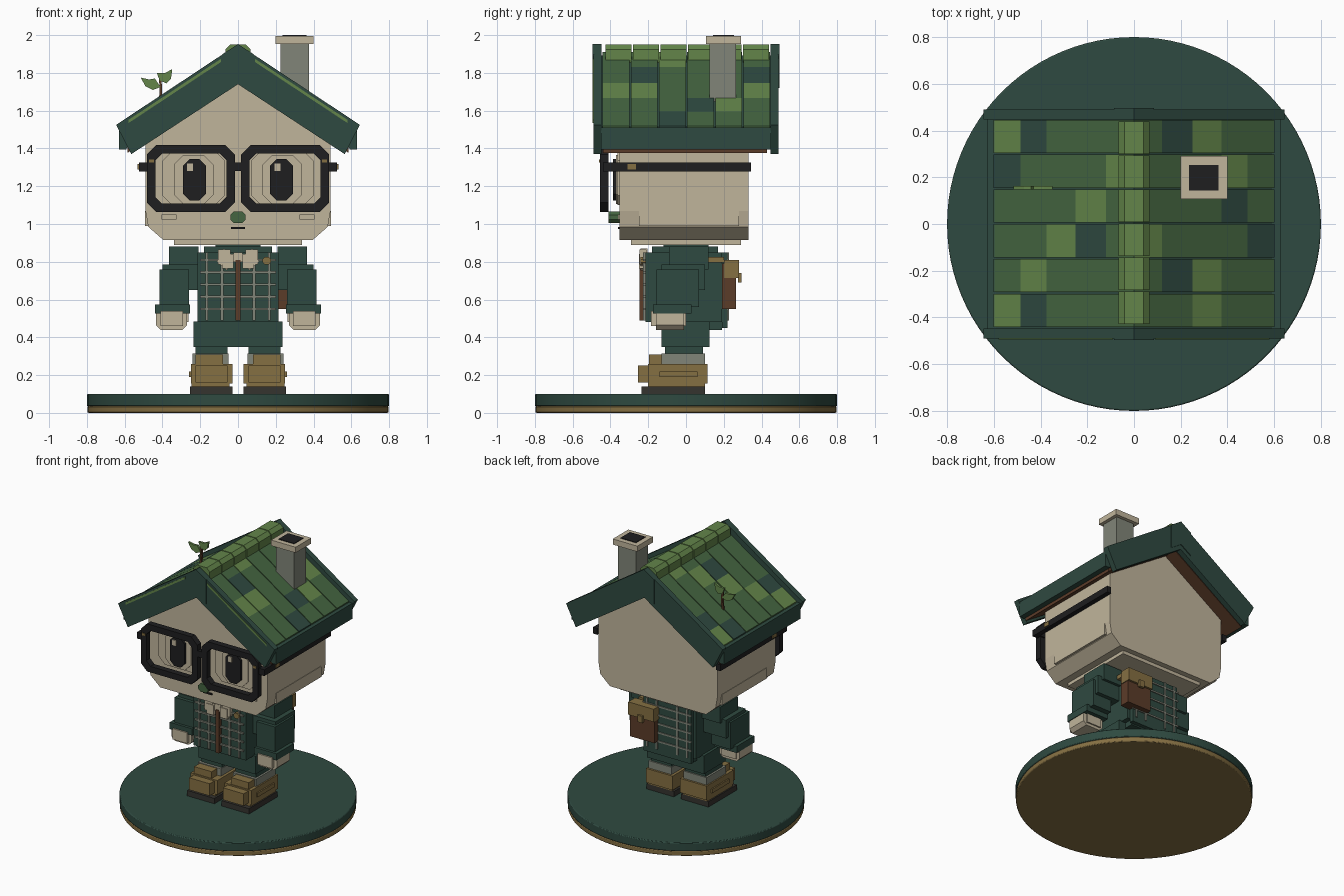
import bpy, bmesh, math

# ---------- palette ----------
def paint(name, r, g, b):
    m = bpy.data.materials.new(name)
    m.diffuse_color = (r, g, b, 1)
    return m

CREAM = paint("cream", 0.53, 0.46, 0.33)
DARK = paint("dark_green", 0.028, 0.068, 0.052)
MID = paint("moss_green", 0.058, 0.130, 0.052)
LIGHT = paint("leaf_green", 0.125, 0.235, 0.068)
BLACK = paint("black", 0.013, 0.013, 0.014)
GREY = paint("stone_grey", 0.22, 0.235, 0.19)
BROWN = paint("brown", 0.105, 0.045, 0.022)
TAN = paint("tan", 0.235, 0.160, 0.055)
SOLE = paint("dark_sole", 0.036, 0.033, 0.028)

# ---------- helpers ----------
def part(name, mat, solids, mirror=False):
    """One object from several solids: (outline in x-z, y0, y1[, inner outline])."""
    bm = bmesh.new()
    for s in solids:
        for side in ((1, -1) if mirror else (1,)):
            outer, y0, y1 = s[:3]
            loops = [outer] + ([s[3]] if len(s) > 3 else [])
            rings = [[[bm.verts.new((side * x, y, z)) for x, z in lp] for y in (y0, y1)] for lp in loops]
            n = len(outer)
            for near, far in rings:
                for i in range(n):
                    j = (i + 1) % n
                    bm.faces.new((near[i], near[j], far[j], far[i]))
            for k in (0, 1):
                if len(loops) == 1:
                    bm.faces.new(rings[0][k])
                else:
                    a, b = rings[0][k], rings[1][k]
                    for i in range(n):
                        j = (i + 1) % n
                        bm.faces.new((a[i], a[j], b[j], b[i]))
    bmesh.ops.recalc_face_normals(bm, faces=bm.faces)
    me = bpy.data.meshes.new(name)
    bm.to_mesh(me)
    bm.free()
    me.materials.append(mat)
    ob = bpy.data.objects.new(name, me)
    bpy.context.collection.objects.link(ob)
    return ob

def box(x0, x1, y0, y1, z0, z1):
    return ([(x0, z0), (x1, z0), (x1, z1), (x0, z1)], y0, y1)

def octagon(x0, x1, z0, z1, c):
    return [(x0 + c, z0), (x1 - c, z0), (x1, z0 + c), (x1, z1 - c),
            (x1 - c, z1), (x0 + c, z1), (x0, z1 - c), (x0, z0 + c)]

def slope(x0, x1, top, low, y0, y1, k=0.65):
    """Band that follows the roof pitch."""
    return ([(x0, low - k * x0), (x1, low - k * x1), (x1, top - k * x1), (x0, top - k * x0)], y0, y1)

def disc(name, mat, r, z0, z1, bevel):
    bpy.ops.mesh.primitive_cylinder_add(vertices=96, radius=r, depth=z1 - z0, location=(0, 0, (z0 + z1) / 2))
    ob = bpy.context.object
    ob.name = name
    ob.data.materials.append(mat)
    mod = ob.modifiers.new("edge", 'BEVEL')
    mod.width, mod.segments, mod.limit_method = bevel, 2, 'ANGLE'
    bpy.ops.object.shade_smooth_by_angle()

# ---------- display base ----------
disc("base_top", DARK, 0.80, 0.036, 0.10, 0.006)
disc("base_rim", TAN, 0.797, 0.0, 0.036, 0.006)

# ---------- boots and legs ----------
part("soles", SOLE, [box(0.03, 0.255, -0.235, 0.10, 0.10, 0.14)], True)
part("boots", TAN, [box(0.045, 0.245, -0.20, 0.10, 0.14, 0.16),
                    box(0.03, 0.25, -0.20, 0.115, 0.155, 0.26),
                    box(0.055, 0.225, -0.255, -0.20, 0.16, 0.25),
                    box(0.25, 0.26, -0.14, 0.06, 0.19, 0.22),
                    box(0.08, 0.225, -0.195, -0.125, 0.26, 0.31)], True)
part("boot_cuffs", GREY, [box(0.05, 0.24, -0.13, 0.10, 0.255, 0.315)], True)
part("trousers", DARK, [box(0.055, 0.225, -0.11, 0.09, 0.31, 0.36),
                        box(0, 0.235, -0.13, 0.125, 0.35, 0.485)], True)

# ---------- jacket ----------
part("jacket", DARK, [box(-0.215, 0.215, -0.215, 0.19, 0.48, 0.85),
                      box(-0.18, 0.18, -0.18, 0.17, 0.85, 0.88),
                      box(-0.195, 0.195, 0.19, 0.22, 0.45, 0.85),
                      box(-0.18, 0.18, -0.13, 0.19, 0.44, 0.48)])
part("neck", DARK, [box(-0.12, 0.12, -0.12, 0.12, 0.86, 0.90)])
plaid = []
for y0, y1 in ((-0.228, -0.214), (0.218, 0.227)):
    plaid += [box(x - 0.007, x + 0.007, y0, y1, 0.49, 0.85) for x in (-0.165, -0.085, 0.085, 0.165)]
    plaid += [box(-0.2, 0.2, y0, y1, z - 0.006, z + 0.006) for z in (0.55, 0.615, 0.68, 0.745, 0.81)]
part("plaid_stripes", GREY, plaid)
part("zip", BROWN, [box(-0.013, 0.013, -0.245, -0.214, 0.49, 0.81)])
part("bow_wings", CREAM, [box(0.025, 0.085, -0.25, -0.21, 0.765, 0.84),
                          box(0.04, 0.105, -0.245, -0.21, 0.785, 0.865),
                          ([(0.015, 0.81), (0.06, 0.755), (0.112, 0.80), (0.075, 0.87)], -0.24, -0.205)], True)
part("bow_knot", CREAM, [box(-0.025, 0.025, -0.24, -0.21, 0.80, 0.85)])
part("lapel_pin", TAN, [(octagon(0.13, 0.175, 0.785, 0.825, 0.012), -0.24, -0.21)])

# ---------- arms ----------
part("sleeves", DARK, [box(0.21, 0.365, -0.09, 0.12, 0.76, 0.88),
                       box(0.215, 0.40, -0.13, 0.10, 0.65, 0.785),
                       box(0.26, 0.415, -0.155, 0.07, 0.56, 0.76),
                       box(0.255, 0.44, -0.175, 0.03, 0.525, 0.575)], True)
part("hands", CREAM, [(octagon(0.27, 0.435, 0.44, 0.56, 0.025), -0.16, -0.01),
                      box(0.29, 0.41, -0.185, 0.0, 0.46, 0.54),
                      box(0.262, 0.29, -0.15, -0.07, 0.48, 0.54)], True)

# ---------- satchel on the back ----------
part("satchel", BROWN, [box(0.075, 0.275, 0.19, 0.265, 0.55, 0.79)])
part("satchel_flap", TAN, [box(0.07, 0.28, 0.20, 0.28, 0.715, 0.81),
                           box(0.155, 0.195, 0.275, 0.295, 0.69, 0.74)])
part("satchel_strap", TAN, [box(0.15, 0.25, 0.10, 0.20, 0.795, 0.825)])

# ---------- house-shaped head ----------
half = [(0.395, 0.915), (0.475, 0.985), (0.49, 1.07), (0.49, 1.455)]
outline = half + [(0, 1.77)] + [(-x, z) for x, z in reversed(half)]
part("head", CREAM, [(outline, -0.352, 0.33)])
part("head_underside", CREAM, [box(-0.34, 0.34, -0.29, 0.29, 0.89, 0.916)])
part("side_panels", CREAM, [box(0.46, 0.493, -0.25, 0.28, 0.99, 1.07)], True)
part("cheeks", CREAM, [box(0.325, 0.405, -0.36, -0.35, 1.025, 1.05)], True)
part("nose", MID, [(octagon(-0.041, 0.041, 1.005, 1.065, 0.018), -0.41, -0.35)])
part("mouth", BLACK, [box(-0.036, 0.036, -0.36, -0.35, 0.973, 0.985)])

# ---------- eyes ----------
part("eye_whites", CREAM, [(octagon(0.07, 0.40, 1.10, 1.385, 0.05), -0.362, -0.35),
                           (octagon(0.13, 0.34, 1.105, 1.365, 0.05), -0.37, -0.36)], True)
part("pupils", BLACK, [(octagon(0.17, 0.29, 1.125, 1.345, 0.035), -0.387, -0.365)], True)
part("eye_glints", CREAM, [box(c - 0.016, c + 0.016, -0.394, -0.38, 1.28, 1.32) for c in (-0.253, 0.208)])

# ---------- spectacles ----------
part("spectacle_frames", BLACK, [(octagon(0.017, 0.482, 1.063, 1.418, 0.05), -0.455, -0.41,
                                  octagon(0.062, 0.437, 1.108, 1.373, 0.035))], True)
part("spectacle_bridge", BLACK, [box(-0.04, 0.04, -0.45, -0.415, 1.28, 1.325)])
part("spectacle_arms", BLACK, [box(0.49, 0.525, -0.43, 0.345, 1.278, 1.325),
                               box(0.45, 0.525, -0.44, -0.40, 1.278, 1.325)], True)
part("hinges", TAN, [box(0.52, 0.531, -0.31, -0.265, 1.288, 1.318),
                     box(0.445, 0.47, -0.461, -0.45, 1.325, 1.342)], True)

# ---------- roof ----------
part("roof_soffit", BROWN, [slope(0, 0.585, 1.79, 1.757, -0.44, 0.43)], True)
part("roof_deck", DARK, [slope(0, 0.60, 1.893, 1.785, -0.45, 0.45)], True)
part("eave_boards", DARK, [box(0.59, 0.63, -0.45, 0.45, 1.395, 1.51)], True)
gable = [(0, 1.952), (0.645, 1.525), (0.565, 1.37), (0, 1.74)]
part("gable_boards", DARK, [(gable, -0.49, -0.448), (gable, 0.448, 0.49)], True)
joint = [(0, 1.953), (0.085, 1.897), (0.085, 1.72), (0, 1.775)]
part("gable_joints", DARK, [(joint, -0.496, -0.488), (joint, 0.488, 0.496)], True)
part("gable_trim", LIGHT, [slope(0.09, 0.58, 1.934, 1.917, -0.494, -0.486, 0.66)], True)

# shingles: rows run back to front, letters run ridge to eave
patterns = {-1: ("MMMDL", "LMMMD", "MLMMM", "MDLMM", "MMMLM", "MMMDL"),
            1: ("MDLMM", "MMMLM", "MMMDM", "LMMMD", "MDLMM", "MMLMM")}
edges = (0, 0.12, 0.25, 0.375, 0.485, 0.602)
shingles = {"M": [], "D": [], "L": []}
for side, rows in patterns.items():
    for r, row in enumerate(rows):
        back = 0.446 - r * 0.149
        for c, letter in enumerate(row):
            pts, y0, y1 = slope(edges[c], edges[c + 1], 1.91, 1.885, back - 0.142, back)
            shingles[letter].append(([(side * x, z) for x, z in pts], y0, y1))
for letter, mat in (("M", MID), ("D", DARK), ("L", LIGHT)):
    part("shingles_" + mat.name, mat, shingles[letter])

caps = []
for i in range(6):
    y = -0.427 + i * 0.1455
    caps.append(([(-0.066, 1.855), (0.066, 1.855), (0.066, 1.925), (0.04, 1.95), (-0.04, 1.95), (-0.066, 1.925)],
                 y, y + 0.138))
part("ridge_caps", LIGHT, caps)

# ---------- chimney ----------
part("chimney", GREY, [box(0.225, 0.375, 0.125, 0.265, 1.62, 1.96)])
part("chimney_cap", CREAM, [box(0.198, 0.40, 0.107, 0.29, 1.953, 1.995)])
part("chimney_flue", BLACK, [box(0.235, 0.362, 0.143, 0.253, 1.98, 2.0)])

# ---------- sprouting sprig ----------
part("sprig_stem", BROWN, [([(-0.425, 1.60), (-0.408, 1.60), (-0.402, 1.70), (-0.405, 1.775),
                             (-0.418, 1.775), (-0.415, 1.70)], 0.148, 0.162)])
part("sprig_leaves", LIGHT, [
    ([(-0.41, 1.725), (-0.45, 1.71), (-0.49, 1.73), (-0.515, 1.775), (-0.47, 1.765), (-0.44, 1.77)], 0.147, 0.163),
    ([(-0.415, 1.76), (-0.38, 1.745), (-0.355, 1.77), (-0.348, 1.82), (-0.385, 1.80), (-0.43, 1.80)], 0.147, 0.163)])
